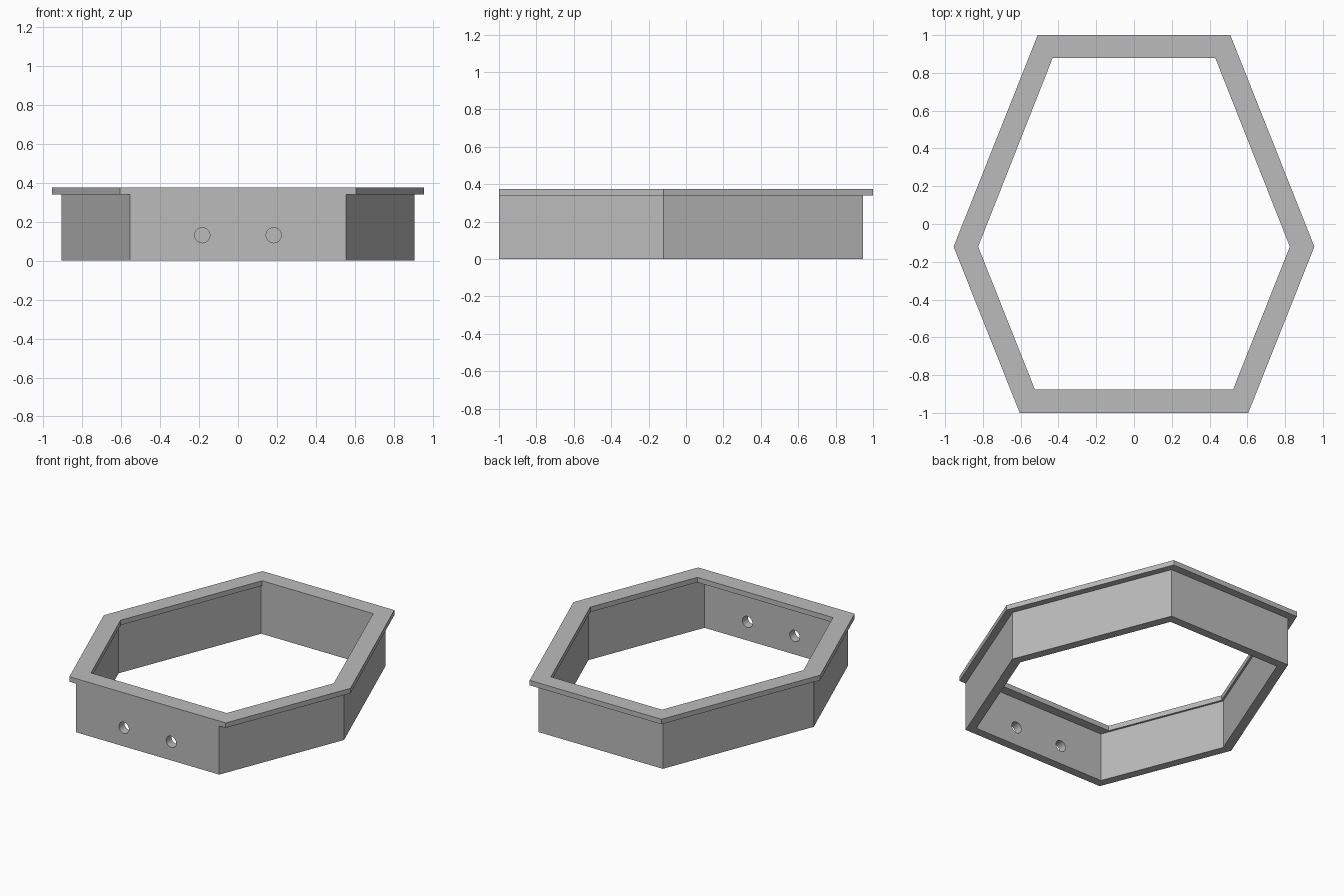
import bpy, bmesh
from math import radians
from mathutils import Matrix

if "Cube" in bpy.data.objects:
    bpy.data.objects.remove(bpy.data.objects["Cube"])

grey = bpy.data.materials.new("plain grey")
grey.use_nodes = True
grey.diffuse_color = (0.5, 0.5, 0.5, 1)
grey.node_tree.nodes["Principled BSDF"].inputs["Base Color"].default_value = (0.5, 0.5, 0.5, 1)

RIM_BOTTOM, RIM_TOP = 0.34, 0.375
WIDEST_Y = -0.12


def hexagon(front, middle, back):
    """Mirrored hexagon outline from its (half width, y) corners."""
    half = [front, middle, back]
    return half + [(-x, y) for x, y in reversed(half)]


def ring(name, outer, inner, z0, z1):
    """Hollow prism between two outlines."""
    bm = bmesh.new()
    loops = [[bm.verts.new((x, y, z)) for x, y in outline]
             for outline, z in ((outer, z0), (outer, z1), (inner, z1), (inner, z0))]
    for a, b in zip(loops, loops[1:] + loops[:1]):
        for i in range(len(a)):
            j = (i + 1) % len(a)
            bm.faces.new((a[i], a[j], b[j], b[i]))
    bmesh.ops.recalc_face_normals(bm, faces=bm.faces)
    return to_object(name, bm)


def to_object(name, bm):
    mesh = bpy.data.meshes.new(name)
    bm.to_mesh(mesh)
    bm.free()
    mesh.materials.append(grey)
    obj = bpy.data.objects.new(name, mesh)
    bpy.context.collection.objects.link(obj)
    return obj


# Flat rim, flush with the wall at the front and overhanging elsewhere
ring("rim",
     hexagon((0.605, -1), (0.955, WIDEST_Y), (0.51, 1)),
     hexagon((0.525, -0.875), (0.825, WIDEST_Y), (0.43, 0.88)),
     RIM_BOTTOM, RIM_TOP)

# Upright wall
wall = ring("wall",
            hexagon((0.555, -1), (0.905, WIDEST_Y), (0.482, 0.945)),
            hexagon((0.515, -0.94), (0.84, WIDEST_Y), (0.44, 0.885)),
            0, RIM_BOTTOM)

# Two round holes through the front wall
bm = bmesh.new()
for x in (-0.183, 0.183):
    bmesh.ops.create_cone(bm, cap_ends=True, segments=24, radius1=0.039, radius2=0.039, depth=0.3,
                          matrix=Matrix.Translation((x, -0.97, 0.13)) @ Matrix.Rotation(radians(90), 4, "X"))
cutter = to_object("hole_cutter", bm)
cutter.hide_render = True
cut = wall.modifiers.new("holes", "BOOLEAN")
cut.operation = "DIFFERENCE"
cut.solver = "EXACT"
cut.object = cutter
bpy.context.view_layer.objects.active = wall
wall.select_set(True)
bpy.ops.object.modifier_apply(modifier=cut.name)
bpy.data.objects.remove(cutter)
bpy.ops.object.shade_smooth_by_angle(angle=radians(30))
